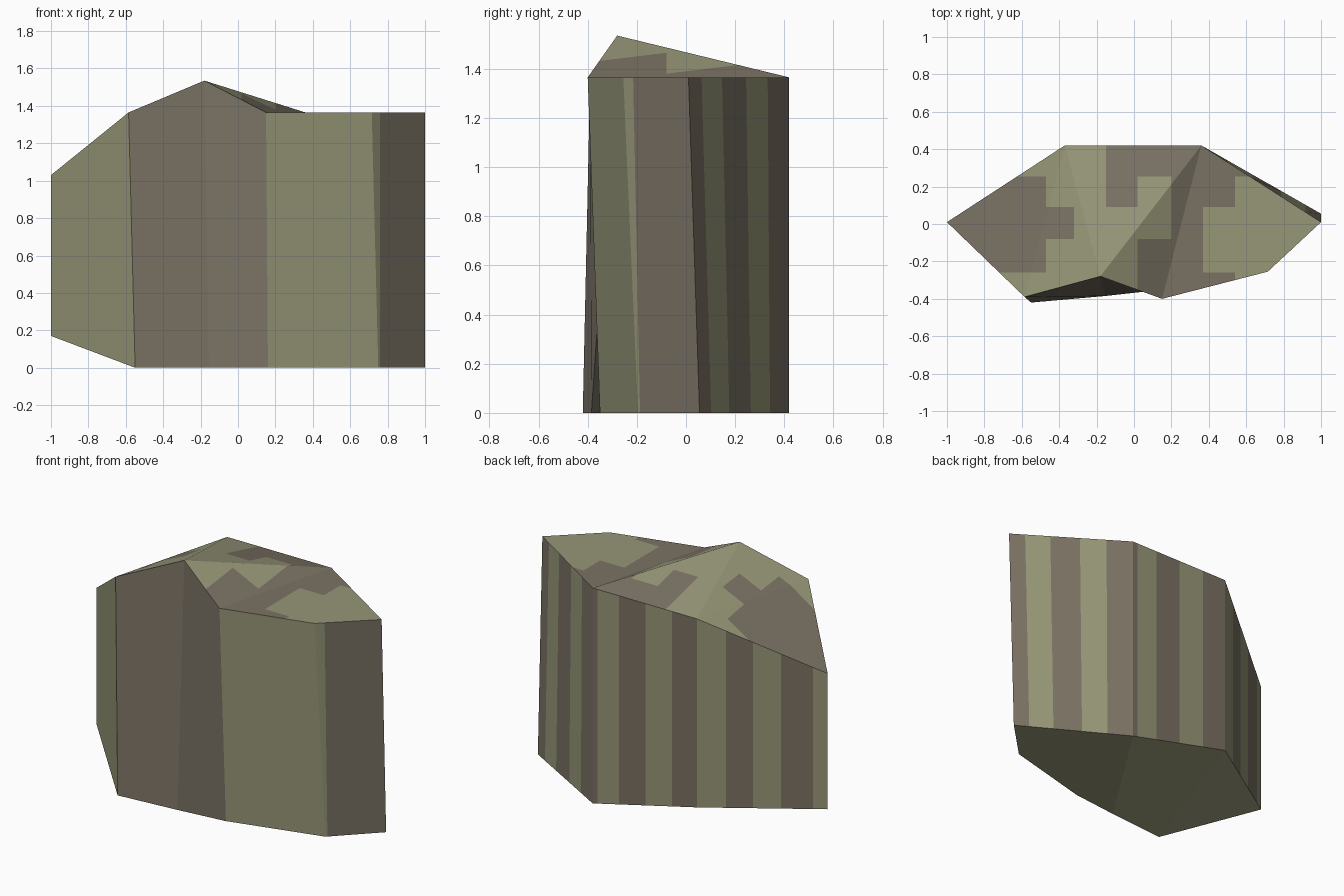
import bpy, bmesh

if "Cube" in bpy.data.objects:
    bpy.data.objects.remove(bpy.data.objects["Cube"])

def material(name, rgb):
    m = bpy.data.materials.new(name)
    m.diffuse_color = (*rgb, 1)
    m.use_nodes = True
    m.node_tree.nodes["Principled BSDF"].inputs["Base Color"].default_value = m.diffuse_color
    return m

# outline corners, counter-clockwise from the left tip
top = [(-1, .01, 1.03), (-.585, -.39, 1.365), (-.18, -.28, 1.535), (.15, -.40, 1.365),
       (.715, -.255, 1.365), (1, .01, 1.365), (.36, .42, 1.365), (-.37, .42, 1.365)]
base = [(-1, .01, .17), (-.55, -.42, 0), (-.155, -.385, 0), (.16, -.35, 0),
        (.75, -.195, 0), (1, .055, 0), (.36, .42, 0), (-.37, .42, .17)]
# shared layout of the faceted top and underside
caps = [(0, 1, 7), (1, 2, 7), (2, 6, 7), (2, 3, 6), (3, 4, 5, 6)]
OLIVE, BROWN = 0, 1

bm = bmesh.new()
tv = [bm.verts.new(p) for p in top]
bv = [bm.verts.new(p) for p in base]
part = bm.faces.layers.int.new("part")

def face(verts, tag):
    bm.faces.new(verts)[part] = tag

for c in caps:
    face([tv[i] for i in c], 100)
    face([bv[i] for i in reversed(c)], 200)
for i in range(8):
    j = (i + 1) % 8
    face([bv[i], bv[j], tv[j], tv[i]], i)

def cut(tag, axis, value):
    faces = [f for f in bm.faces if f[part] == tag]
    geom = set(faces)
    for f in faces:
        geom.update(f.edges)
        geom.update(f.verts)
    no = [0, 0, 0]
    no[axis] = 1
    co = [0, 0, 0]
    co[axis] = value
    bmesh.ops.bisect_plane(bm, geom=list(geom), plane_co=co, plane_no=no, dist=1e-5)

# vertical stripes: cut positions along x for each side, and the colour left of the first cut
stripes = {
    4: ([.758], OLIVE),
    5: ([.497, .634, .787, .917], BROWN),
    6: ([-.195, -.01, .175, .325], BROWN),
    7: ([-.93, -.775, -.64, -.51], OLIVE),
}
# interlocking blocks on top: (lower y limit, x changes, first colour)
rows = [
    (.255, [-.15], OLIVE),
    (.09, [-.47, -.15, .02, .20, .37 + .17], BROWN),
    (-.08, [-.32, .20, .37], BROWN),
    (-.26, [-.47, .02, .37], BROWN),
    (-9, [.02, .54], OLIVE),
]
for tag, (xs, _) in stripes.items():
    for x in xs:
        cut(tag, 0, x)
for r in rows[:-1]:
    cut(100, 1, r[0])
for x in sorted({round(x, 3) for r in rows for x in r[1]}):
    cut(100, 0, x)

def alternate(xs, first, x):
    return (first + sum(x > v for v in xs)) % 2

for f in bm.faces:
    c, tag = f.calc_center_median(), f[part]
    if tag == 100:
        _, xs, first = next(r for r in rows if c.y > r[0])
        f.material_index = alternate(xs, first, c.x)
    elif tag in stripes:
        f.material_index = alternate(*stripes[tag], c.x)
    else:
        f.material_index = BROWN if tag in (1, 2) else OLIVE

bmesh.ops.recalc_face_normals(bm, faces=bm.faces[:])
mesh = bpy.data.meshes.new("rock_block")
bm.to_mesh(mesh)
bm.free()
mesh.materials.append(material("olive", (.31, .31, .19)))
mesh.materials.append(material("grey_brown", (.195, .168, .127)))
obj = bpy.data.objects.new("rock_block", mesh)
bpy.context.collection.objects.link(obj)
